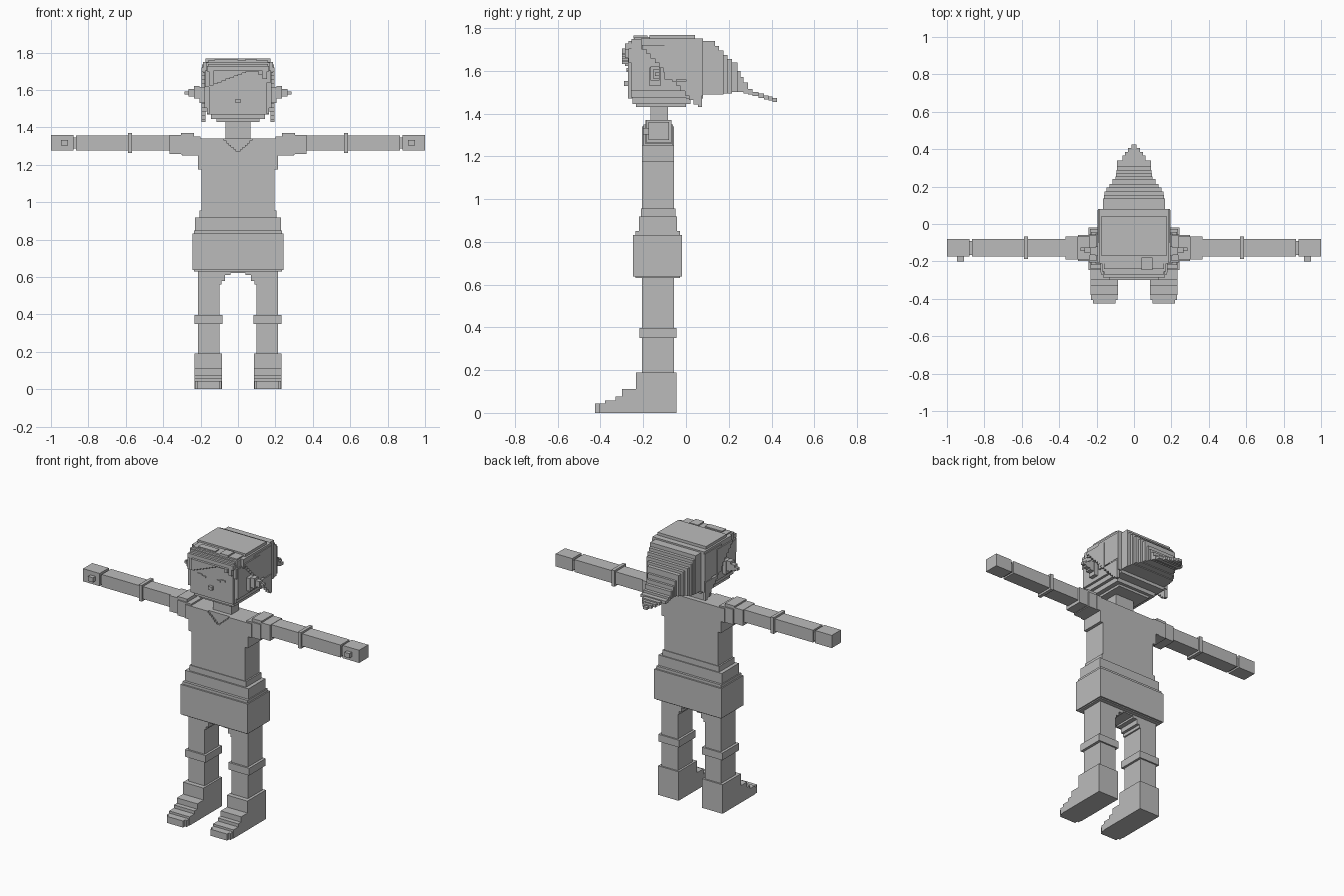
import bpy, bmesh

grey = bpy.data.materials.new("plain_grey")
grey.diffuse_color = (0.5, 0.5, 0.5, 1)


def part(name, boxes, mirror=False):
    """One object made of boxes (x0, x1, y0, y1, z0, z1), optionally mirrored in x."""
    bm = bmesh.new()
    if mirror:
        boxes = boxes + [(-b[1], -b[0], *b[2:]) for b in boxes]
    for x0, x1, y0, y1, z0, z1 in boxes:
        vs = bmesh.ops.create_cube(bm, size=1)["verts"]
        for v in vs:
            v.co = (x1 if v.co.x > 0 else x0, y1 if v.co.y > 0 else y0, z1 if v.co.z > 0 else z0)
    me = bpy.data.meshes.new(name)
    bm.to_mesh(me)
    bm.free()
    me.materials.append(grey)
    ob = bpy.data.objects.new(name, me)
    bpy.context.collection.objects.link(ob)
    return ob


def mid(w, y0, y1, z0, z1):
    """Box centred on x = 0 with half width w."""
    return (-w, w, y0, y1, z0, z1)


# Shoes with stepped toes
part("shoes", [
    (0.085, 0.233, -0.235, -0.045, 0, 0.19),
    (0.085, 0.233, -0.30, -0.235, 0, 0.112),
    (0.085, 0.233, -0.33, -0.30, 0, 0.077),
    (0.085, 0.233, -0.38, -0.33, 0, 0.057),
    (0.088, 0.230, -0.405, -0.38, 0, 0.043),
    (0.10, 0.218, -0.425, -0.405, 0, 0.043)], True)

# Legs, knee bands and the stepped crotch
part("legs", [(0.098, 0.215, -0.205, -0.055, 0.19, 0.64)], True)
part("knee_bands", [(0.083, 0.232, -0.217, -0.045, 0.35, 0.397)], True)
part("crotch", [
    mid(0.1, -0.205, -0.055, 0.622, 0.65),
    (0.04, 0.1, -0.205, -0.055, 0.61, 0.63),
    (0.07, 0.1, -0.205, -0.055, 0.58, 0.63),
    (0.088, 0.1, -0.205, -0.055, 0.56, 0.63)], True)

# Skirted hips
part("hips", [
    mid(0.235, -0.237, -0.028, 0.63, 0.85),
    mid(0.243, -0.247, -0.018, 0.637, 0.832),
    mid(0.229, -0.22, -0.043, 0.85, 0.918)])

# Shirt, wider at the shoulders, stepped V neck in front
shirt = [
    mid(0.205, -0.21, -0.05, 0.918, 0.955),
    mid(0.195, -0.205, -0.055, 0.955, 1.175),
    mid(0.215, -0.205, -0.055, 1.175, 1.25),
    mid(0.24, -0.193, -0.055, 1.25, 1.34)]
for i in range(8):
    z = 1.25 + i * 0.01125
    shirt.append((max(0, (i - 1) * 0.0125), 0.24, -0.205, -0.193, z, z + 0.01125))
    shirt.append((-0.24, -max(0, (i - 1) * 0.0125), -0.205, -0.193, z, z + 0.01125))
part("shirt", shirt)
part("neck", [mid(0.067, -0.165, -0.085, 1.33, 1.45)])

# Sleeves, arms and hands
part("sleeves", [
    (0.20, 0.30, -0.198, -0.06, 1.25, 1.35),
    (0.235, 0.365, -0.19, -0.068, 1.257, 1.36),
    (0.235, 0.305, -0.19, -0.068, 1.255, 1.37)], True)
part("arms", [(0.36, 0.865, -0.175, -0.08, 1.277, 1.358)], True)
part("elbow_bands", [(0.566, 0.588, -0.187, -0.068, 1.264, 1.37)], True)
part("wrists", [(0.865, 0.88, -0.165, -0.09, 1.287, 1.345)], True)
part("hands", [(0.88, 1.0, -0.175, -0.08, 1.277, 1.36)], True)
part("thumbs", [(0.91, 0.947, -0.20, -0.175, 1.303, 1.333)], True)

# Face, narrowing in steps to the chin
part("head", [
    mid(0.115, -0.235, 0.0, 1.43, 1.445),
    mid(0.145, -0.25, 0.02, 1.445, 1.475),
    mid(0.165, -0.258, 0.05, 1.475, 1.505),
    mid(0.18, -0.258, 0.06, 1.505, 1.7),
    mid(0.155, -0.272, -0.25, 1.47, 1.7)])
part("nose", [mid(0.014, -0.29, -0.27, 1.53, 1.553)])
part("eyes", [(0.04, 0.065, -0.278, -0.272, 1.594, 1.604),
              (0.065, 0.10, -0.278, -0.272, 1.602, 1.612)], True)
part("ears", [
    (0.18, 0.205, -0.17, -0.12, 1.53, 1.615),
    (0.205, 0.235, -0.165, -0.125, 1.555, 1.62),
    (0.235, 0.265, -0.155, -0.125, 1.565, 1.605),
    (0.265, 0.287, -0.145, -0.125, 1.575, 1.592)], True)

# Hair cap with a flat stepped crown
part("hair_cap", [
    mid(0.192, -0.10, 0.08, 1.56, 1.735),
    mid(0.187, -0.21, 0.08, 1.69, 1.75),
    mid(0.19, 0.0, 0.08, 1.485, 1.735),
    mid(0.165, 0.0, 0.08, 1.47, 1.49),
    mid(0.17, -0.255, -0.2, 1.69, 1.748),
    mid(0.175, -0.17, 0.043, 1.75, 1.768),
    mid(0.16, -0.24, -0.17, 1.745, 1.757),
    (-0.125, 0.0, -0.237, -0.195, 1.75, 1.764),
    (0.04, 0.10, -0.245, -0.18, 1.75, 1.766)])

# Side locks falling diagonally behind the ears
locks = []
for i in range(14):
    y = -0.205 + i * 0.02
    locks.append((0.175, 0.195, y, y + 0.02, max(1.43, 1.70 - i * 0.0215), 1.72 if i < 8 else 1.55))
part("side_locks", locks, True)

# Fringe sweeping down toward one side
fringe = []
for i in range(16):
    x = -0.176 + i * 0.022
    low = 1.615 + 0.085 * min(1, i / 10)
    if i > 12:
        low -= 0.02 * (i - 12)
    front = -0.27 if i in (0, 15) else (-0.285 if i in (1, 14) else -0.30)
    fringe.append((x, x + 0.022, front, -0.2, low, 1.705))
fringe += [mid(0.165, -0.285, -0.2, 1.70, 1.728), mid(0.16, -0.27, -0.2, 1.725, 1.74)]
part("fringe", fringe)

# Ponytail: slices (y start, half width, bottom, top), tapering to a tip
tail = [(0.08, 0.165, 1.49, 1.74), (0.135, 0.16, 1.49, 1.715), (0.155, 0.157, 1.49, 1.695),
        (0.175, 0.148, 1.495, 1.675), (0.195, 0.13, 1.495, 1.655), (0.215, 0.115, 1.50, 1.638),
        (0.24, 0.10, 1.50, 1.60), (0.255, 0.097, 1.50, 1.57), (0.27, 0.093, 1.495, 1.545),
        (0.29, 0.092, 1.49, 1.515), (0.31, 0.09, 1.482, 1.50), (0.34, 0.062, 1.474, 1.493),
        (0.365, 0.048, 1.466, 1.485), (0.385, 0.032, 1.46, 1.48), (0.405, 0.014, 1.455, 1.472),
        (0.425, 0, 0, 0)]
part("ponytail", [mid(a[1], a[0], b[0], a[2], a[3]) for a, b in zip(tail, tail[1:])])
